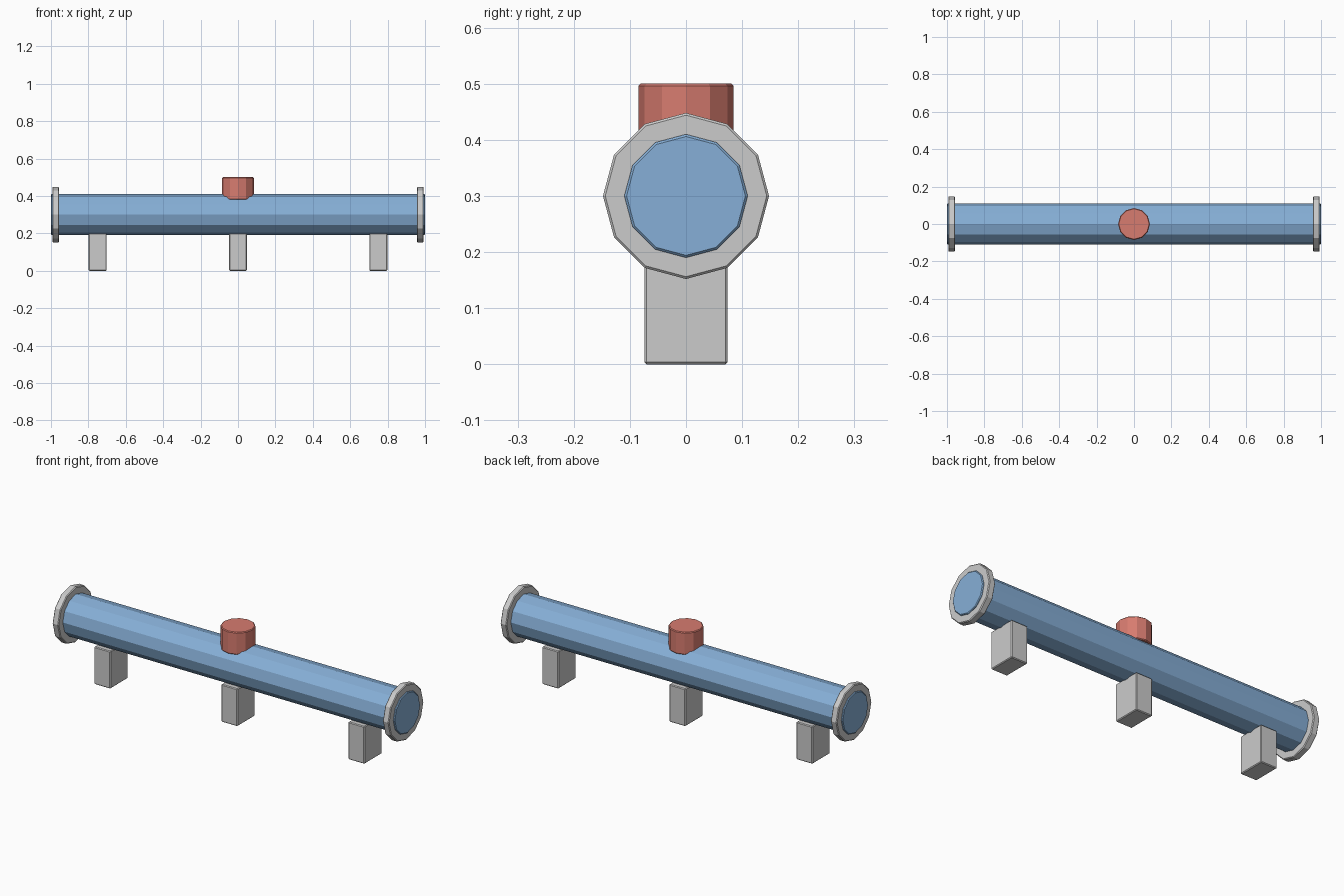
import bpy
from math import pi

if "Cube" in bpy.data.objects:
    bpy.data.objects.remove(bpy.data.objects["Cube"])

BEVEL = 0.004
AXIS_Z = 0.30


def material(name, color):
    m = bpy.data.materials.new(name)
    m.diffuse_color = color
    m.use_nodes = True
    m.node_tree.nodes["Principled BSDF"].inputs["Base Color"].default_value = m.diffuse_color
    return m


def finish(name, mat=None):
    # Name the part, soften its edges slightly, assign colour
    o = bpy.context.object
    o.name = name
    bpy.ops.object.transform_apply(location=False, rotation=True, scale=True)
    b = o.modifiers.new("edge_bevel", "BEVEL")
    b.width = BEVEL
    b.segments = 1
    b.limit_method = "ANGLE"
    b.angle_limit = pi / 4
    if mat:
        o.data.materials.append(mat)
    return o


def cylinder(name, radius, length, loc, along_x=False, mat=None):
    rot = (0, pi / 2, 0) if along_x else (0, 0, 0)
    bpy.ops.mesh.primitive_cylinder_add(vertices=12, radius=radius, depth=length,
                                        location=loc, rotation=rot)
    return finish(name, mat)


def box(name, size, loc):
    bpy.ops.mesh.primitive_cube_add(size=1, location=loc)
    bpy.context.object.scale = size
    return finish(name)


blue = material("pipe_blue", (0.24, 0.43, 0.68, 1))
red = material("outlet_red", (0.68, 0.20, 0.16, 1))

# Main pipe
cylinder("pipe", 0.11, 2.0, (0, 0, AXIS_Z), True, blue)

# End flanges
for side, x in (("left", -0.975), ("right", 0.975)):
    cylinder(side + "_flange", 0.148, 0.036, (x, 0, AXIS_Z), True)

# Top outlet
cylinder("top_outlet", 0.085, 0.12, (0, 0, 0.44), False, red)

# Support blocks
for pos, x in (("left", -0.75), ("middle", 0), ("right", 0.75)):
    box(pos + "_support", (0.096, 0.148, 0.2), (x, 0, 0.1))
